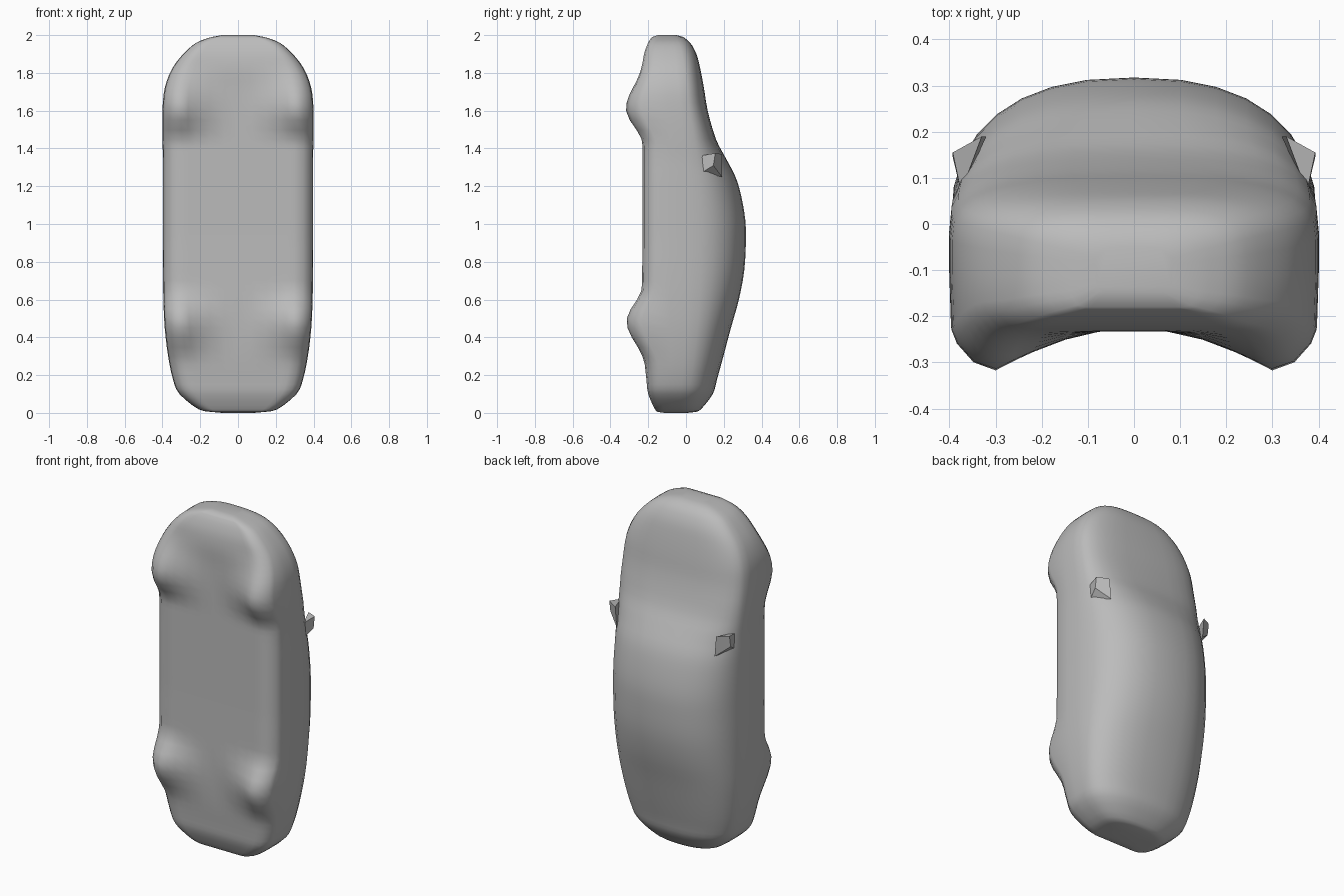
import bpy, bmesh, math

if "Cube" in bpy.data.objects:
    bpy.data.objects.remove(bpy.data.objects["Cube"])

grey = bpy.data.materials.new("body grey")
grey.diffuse_color = (0.5, 0.5, 0.5, 1)
grey.use_nodes = True
grey.node_tree.nodes["Principled BSDF"].inputs["Base Color"].default_value = grey.diffuse_color

# Stations along the car: height z, half width, floor y, roof y, belt y
STATIONS = [
    (0.005, 0.14, -0.15, 0.05, -0.03), (0.02, 0.21, -0.165, 0.08, -0.03),
    (0.10, 0.31, -0.20, 0.142, -0.03), (0.18, 0.345, -0.21, 0.165, -0.02),
    (0.30, 0.37, -0.222, 0.198, -0.01), (0.45, 0.388, -0.23, 0.238, 0.0),
    (0.60, 0.395, -0.233, 0.28, 0.0), (0.75, 0.397, -0.232, 0.308, 0.0),
    (0.90, 0.397, -0.23, 0.317, 0.0), (1.02, 0.397, -0.23, 0.314, 0.0),
    (1.15, 0.397, -0.23, 0.292, 0.0), (1.25, 0.397, -0.23, 0.262, 0.0),
    (1.35, 0.397, -0.23, 0.21, 0.0), (1.45, 0.40, -0.23, 0.158, -0.01),
    (1.60, 0.40, -0.23, 0.115, -0.03), (1.72, 0.388, -0.23, 0.095, -0.04),
    (1.82, 0.35, -0.232, 0.076, -0.05), (1.90, 0.29, -0.222, 0.055, -0.06),
    (1.96, 0.22, -0.20, 0.022, -0.07), (1.99, 0.14, -0.18, -0.015, -0.08),
]
# Lower outline: share of half width, share of sill height
SILL = [(0.99, 1.0), (0.96, 0.6), (0.87, 0.12), (0.75, 0), (0.66, 0), (0.56, 0), (0.38, 0), (0.18, 0)]


def spline(a, b, c, d, t):
    return [0.5 * (2 * q + (r - p) * t + (2 * p - 5 * q + 4 * r - s) * t * t
            + (3 * q - p - 3 * r + s) * t ** 3) for p, q, r, s in zip(a, b, c, d)]


def wheel_bulge(x, z):
    """Depth of the wheel swelling under the floor."""
    h = 0
    for centre, below, above in ((0.48, 0.23, 0.19), (1.61, 0.19, 0.26)):
        d = z - centre
        r = abs(d) / (above if d > 0 else below)
        if r < 1:
            h = 0.5 + 0.5 * math.cos(math.pi * r)
    side = max(0, 1 - (0.3 - x) / 0.24) ** 1.5 if x < 0.3 else 1 - 2.2 * (x - 0.3)
    return 0.088 * h * side


def half_section(z, w, floor, roof, belt):
    n = 2.4 if z < 1.3 else min(3, 2.4 + (z - 1.3) * 3)
    pts = []
    for i in range(9):
        a = math.pi / 2 * (1 - i / 8)
        pts.append((w * max(0, math.cos(a)) ** (2 / n) if i else 0,
                    belt + (roof - belt) * max(0, math.sin(a)) ** (2 / n) if i < 8 else belt))
    sill = min(0.07, 0.35 * (belt - floor))
    pts.append((w, (belt + floor + sill) / 2))
    pts += [(w * f, floor + sill * g - wheel_bulge(w * f, z)) for f, g in SILL]
    pts.append((0, floor - wheel_bulge(0, z)))
    return pts


def finish(obj, angle):
    obj.data.materials.append(grey)
    bpy.ops.object.select_all(action='DESELECT')
    obj.select_set(True)
    bpy.context.view_layer.objects.active = obj
    bpy.ops.object.shade_smooth_by_angle(angle=math.radians(angle))


def make(name, bm, angle):
    bmesh.ops.recalc_face_normals(bm, faces=bm.faces)
    me = bpy.data.meshes.new(name)
    bm.to_mesh(me)
    bm.free()
    obj = bpy.data.objects.new(name, me)
    bpy.context.collection.objects.link(obj)
    finish(obj, angle)


# Car body lofted through the stations, closed with domed caps
bm = bmesh.new()
rows = []
for i in range(len(STATIONS) - 1):
    a, b = STATIONS[max(i - 1, 0)], STATIONS[i]
    c, d = STATIONS[i + 1], STATIONS[min(i + 2, len(STATIONS) - 1)]
    rows += [spline(a, b, c, d, t / 3) for t in range(3)]
rows.append(STATIONS[-1])
rings = []
for row in rows:
    half = half_section(*row)
    loop = half + [(-x, y) for x, y in half[-2:0:-1]]
    rings.append([bm.verts.new((x, y, row[0])) for x, y in loop])
for lo, hi in zip(rings, rings[1:]):
    for k in range(len(lo)):
        j = (k + 1) % len(lo)
        bm.faces.new((lo[k], lo[j], hi[j], hi[k]))
for ring, z, y in ((rings[0], 0.0, -0.06), (rings[-1], 2.0, -0.10)):
    inner = [bm.verts.new((v.co.x * 0.6, y + (v.co.y - y) * 0.6, z)) for v in ring]
    for k in range(len(ring)):
        j = (k + 1) % len(ring)
        bm.faces.new((ring[k], ring[j], inner[j], inner[k]))
    bm.faces.new(inner)
make("car_body", bm, 50)

# Pointed wing mirrors
for side, name in ((1, "right_mirror"), (-1, "left_mirror")):
    bm = bmesh.new()
    base = [(0.33, 0.19, 1.37), (0.375, 0.07, 1.36), (0.375, 0.08, 1.27), (0.32, 0.19, 1.25)]
    tip = [(0.393, 0.155, 1.375), (0.393, 0.145, 1.31)]
    b = [bm.verts.new((side * x, y, z)) for x, y, z in base]
    t = [bm.verts.new((side * x, y, z)) for x, y, z in tip]
    for f in ((b[0], b[1], t[0]), (b[1], b[2], t[1], t[0]), (b[2], b[3], t[1]),
              (b[3], b[0], t[0], t[1]), (b[3], b[2], b[1], b[0])):
        bm.faces.new(f)
    make(name, bm, 30)
